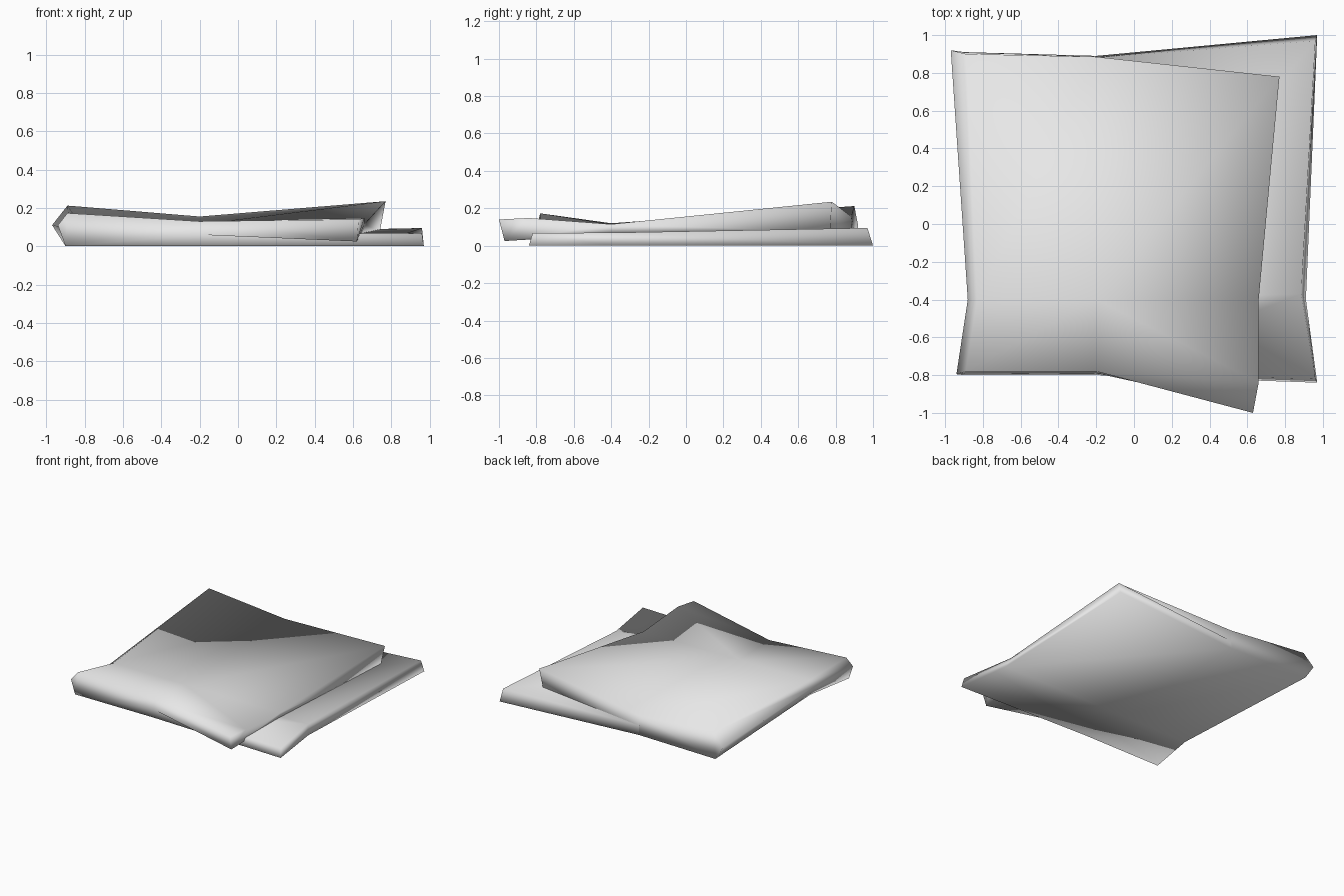
import bpy
import bmesh

cube = bpy.data.objects.get("Cube")
if cube:
    bpy.data.objects.remove(cube, do_unlink=True)


def make_material(name, color):
    mat = bpy.data.materials.new(name)
    mat.use_nodes = True
    mat.diffuse_color = color
    mat.node_tree.nodes["Principled BSDF"].inputs["Base Color"].default_value = color
    return mat


cloth = make_material("light grey cloth", (0.8, 0.8, 0.8, 1))

# Cross-sections of the folded cloth. Each runs around the outline:
# left fold, over the upper layer, into the gap, around the lower layer.
front = [
    (-.94, -.795, .11), (-.89, -.78, .173), (-.2, -.78, .13),
    (.63, -1, .14), (.62, -.97, .025), (-.2, -.79, .06),
    (.96, -.82, .068), (.97, -.84, 0), (-.2, -.8, 0), (-.9, -.8, 0),
]
crease = [
    (-.88, -.4, .09), (-.83, -.4, .12), (-.2, -.4, .115),
    (.66, -.4, .115), (.64, -.4, .06), (-.2, -.4, .06),
    (.885, -.37, .07), (.91, -.4, 0), (-.2, -.4, 0), (-.83, -.4, 0),
]
back = [
    (-.97, .92, .11), (-.89, .9, .212), (-.2, .885, .155),
    (.77, .78, .235), (.74, .77, .075), (-.2, .88, .07),
    (.96, .97, .095), (.97, 1, 0), (-.2, .89, 0), (-.9, .91, 0),
]

bm = bmesh.new()
rings = [[bm.verts.new(p) for p in section] for section in (front, crease, back)]

# Skin between neighbouring cross-sections
for a, b in zip(rings, rings[1:]):
    for i in range(len(a)):
        j = (i + 1) % len(a)
        bm.faces.new((a[i], a[j], b[j], b[i]))

# Front and back ends: fold tip, joined body, upper layer, lower layer
for ring in (rings[0], rings[-1]):
    for cap in ((0, 1, 9), (1, 2, 5, 8, 9), (2, 3, 4, 5), (5, 6, 7, 8)):
        bm.faces.new([ring[i] for i in cap])

# Extra bend in the upper layer beside its overhanging front corner
corner, bend = rings[0][3], rings[1][3]
edge = bm.edges.get((corner, bend))
_, extra = bmesh.utils.edge_split(edge, corner, 0.3)
extra.co = (.66, -.84, .148)
for other in (rings[0][2], rings[0][4]):
    bmesh.ops.connect_vert_pair(bm, verts=[extra, other])

bmesh.ops.recalc_face_normals(bm, faces=bm.faces[:])
for face in bm.faces:
    face.smooth = True

mesh = bpy.data.meshes.new("folded_cloth")
bm.to_mesh(mesh)
bm.free()
mesh.materials.append(cloth)
folded_cloth = bpy.data.objects.new("folded_cloth", mesh)
bpy.context.collection.objects.link(folded_cloth)
